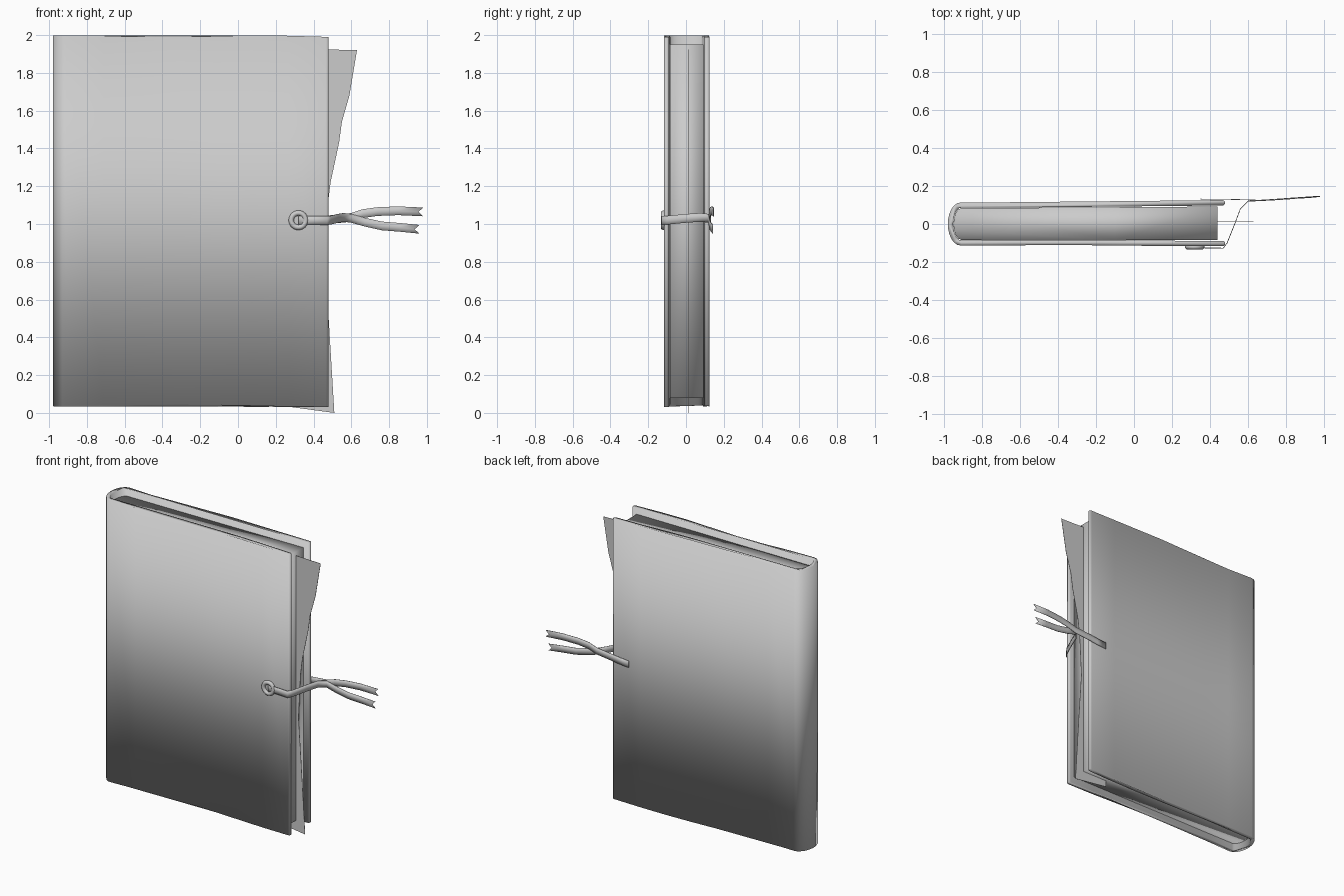
import bpy, bmesh, math
from mathutils import Vector

cube = bpy.data.objects.get("Cube")
if cube:
    bpy.data.objects.remove(cube)

grey = bpy.data.materials.new("plain grey")
grey.use_nodes = True
COLOR = (0.6, 0.6, 0.6, 1)
grey.diffuse_color = COLOR
grey.node_tree.nodes["Principled BSDF"].inputs["Base Color"].default_value = COLOR


def finish(name, bm, smooth=True):
    bmesh.ops.recalc_face_normals(bm, faces=bm.faces)
    mesh = bpy.data.meshes.new(name)
    bm.to_mesh(mesh)
    bm.free()
    mesh.materials.append(grey)
    for p in mesh.polygons:
        p.use_smooth = smooth
    obj = bpy.data.objects.new(name, mesh)
    bpy.context.collection.objects.link(obj)
    return obj


def prism(name, outline, low, high):
    """Extrude a closed xy outline between two height functions of x and y."""
    bm = bmesh.new()
    rings = [[bm.verts.new((x, y, h(x, y))) for x, y in outline] for h in (low, high)]
    n = len(outline)
    for i in range(n):
        j = (i + 1) % n
        bm.faces.new((rings[0][i], rings[0][j], rings[1][j], rings[1][i]))
    for ring in rings:
        bm.faces.new(ring)
    return finish(name, bm)


def ribbon(name, path, half, notch=False):
    """Flat band along a path, optionally ending in a swallowtail."""
    bm = bmesh.new()
    rows = []
    for k, (x, y, z) in enumerate(path):
        cut = 0.025 if notch and k == len(path) - 1 else 0
        rows.append([bm.verts.new((x - (cut if s == 0 else 0), y, z + s * half))
                     for s in (-1, 0, 1)])
    for a, b in zip(rows, rows[1:]):
        for c in range(2):
            bm.faces.new((a[c], b[c], b[c + 1], a[c + 1]))
    obj = finish(name, bm)
    mod = obj.modifiers.new("thickness", "SOLIDIFY")
    mod.thickness = 0.004
    mod.offset = 0
    return obj


# Wrapped cover: centre line runs from front edge around the spine to the back edge
T = 0.014
FLAT = 7
xs = [0.466 - i * 1.376 / FLAT for i in range(FLAT)]
line = [Vector((x, -0.1 - 0.003 * math.sin(4 * x))) for x in xs]
for i in range(13):
    a = math.pi * i / 12
    line.append(Vector((-0.91 - 0.056 * math.sin(a), -0.1 * math.cos(a))))
line += [Vector((x, 0.108 + 0.01 * (x - 0.1))) for x in reversed(xs)]
normals = []
for i in range(len(line)):
    d = (line[min(i + 1, len(line) - 1)] - line[max(i - 1, 0)]).normalized()
    normals.append(Vector((d.y, -d.x)))


def cap(p, start):
    return [p + T * Vector((math.cos(a), math.sin(a)))
            for a in (start + math.pi * k / 6 for k in range(1, 6))]


outer = [p - n * T for p, n in zip(line, normals)]
inner = [p + n * T for p, n in zip(line, normals)]
if outer[0].y > inner[0].y:
    outer, inner = inner, outer
outline = outer + list(reversed(cap(line[-1], -math.pi / 2)))
outline += list(reversed(inner)) + list(reversed(cap(line[0], -math.pi / 2)))
prism("cover", outline,
      lambda x, y: 0.038 + 0.006 * math.sin(4 * x + 3.6 + 6 * y),
      lambda x, y: 1.994 + 0.005 * math.cos(6.5 * x + 6 * y))

# Page block with a rounded spine side
pages = [(0.44, -0.085), (-0.1, -0.085), (-0.91, -0.083)]
pages += [(-0.91 - 0.04 * math.sin(math.pi * i / 8), -0.083 * math.cos(math.pi * i / 8))
          for i in range(1, 8)]
pages += [(-0.91, 0.083), (-0.1, 0.088), (0.44, 0.092)]
prism("pages", pages, lambda x, y: 0.08, lambda x, y: 1.95)

# Loose sheet sticking out of the page block
edge = [(0.25, 0.035), (0.51, 0.0), (0.48, 0.5), (0.46, 0.8), (0.475, 1.1), (0.49, 1.22),
        (0.535, 1.43), (0.55, 1.54), (0.59, 1.68), (0.63, 1.92), (0.25, 1.93)]
bm = bmesh.new()
bm.faces.new([bm.verts.new((x, 0.01, z)) for x, z in edge])
sheet = finish("loose_sheet", bm, False)
mod = sheet.modifiers.new("thickness", "SOLIDIFY")
mod.thickness = 0.002

# Tie: front band running into the lower tail, back band into the upper tail
ribbon("front_tie", [(0.32, -0.125, 1.02), (0.40, -0.126, 1.02), (0.47, -0.127, 1.018),
                     (0.49, -0.10, 1.02), (0.53, 0.0, 1.03), (0.56, 0.08, 1.035),
                     (0.60, 0.12, 1.03), (0.67, 0.123, 1.01), (0.76, 0.128, 0.99),
                     (0.86, 0.135, 0.982), (0.96, 0.142, 0.972)], 0.023, True)
ribbon("back_tie", [(0.35, 0.131, 1.01), (0.42, 0.13, 1.015), (0.50, 0.13, 1.025),
                    (0.60, 0.127, 1.035), (0.66, 0.125, 1.055), (0.74, 0.13, 1.066),
                    (0.85, 0.138, 1.07), (0.98, 0.145, 1.064)], 0.023, True)

# Eyelet on the front cover
bpy.ops.mesh.primitive_torus_add(major_radius=0.038, minor_radius=0.014, major_segments=32,
                                 minor_segments=10, location=(0.32, -0.12, 1.02),
                                 rotation=(math.pi / 2, 0, 0))
eyelet = bpy.context.object
eyelet.name = "eyelet"
eyelet.data.materials.append(grey)
bpy.ops.object.shade_smooth()
